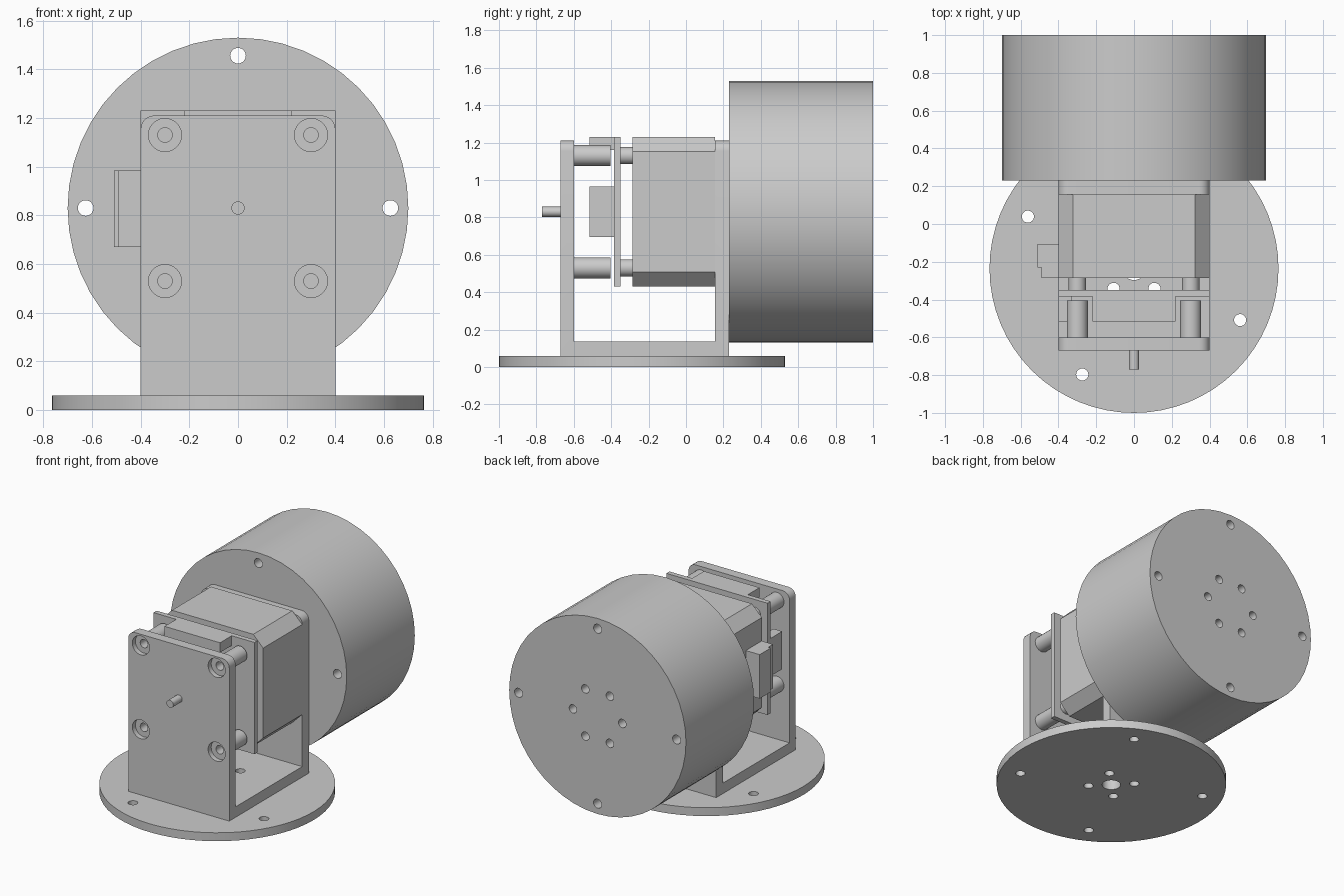
import bpy, bmesh, math
from mathutils import Matrix, Vector

cube = bpy.data.objects.get("Cube")
if cube:
    bpy.data.objects.remove(cube, do_unlink=True)

grey = bpy.data.materials.new("plain grey")
grey.use_nodes = True
colour = (0.6, 0.6, 0.6, 1)
grey.diffuse_color = colour
grey.node_tree.nodes["Principled BSDF"].inputs["Base Color"].default_value = colour

AXIS_Z = 0.83      # height of the motor axis
BASE_Y = -0.235    # centre of the round base
BOLTS = [(x, AXIS_Z + z) for x in (-0.3, 0.3) for z in (-0.3, 0.3)]


def finish(name, bm):
    bmesh.ops.recalc_face_normals(bm, faces=bm.faces)
    mesh = bpy.data.meshes.new(name)
    bm.to_mesh(mesh)
    bm.free()
    mesh.materials.append(grey)
    ob = bpy.data.objects.new(name, mesh)
    bpy.context.collection.objects.link(ob)
    return ob


def prism(name, points, axis, low, high):
    """Extrude a 2D outline along x, y or z."""
    place = {"X": lambda a, b, t: (t, a, b),
             "Y": lambda a, b, t: (a, t, b),
             "Z": lambda a, b, t: (a, b, t)}[axis]
    bm = bmesh.new()
    face = bm.faces.new([bm.verts.new(place(a, b, low)) for a, b in points])
    new = bmesh.ops.extrude_face_region(bm, geom=[face])["geom"]
    verts = [v for v in new if isinstance(v, bmesh.types.BMVert)]
    bmesh.ops.translate(bm, verts=verts, vec=place(0, 0, high - low))
    # the first cap must survive the extrusion so the solid is closed
    bmesh.ops.holes_fill(bm, edges=[e for e in bm.edges if e.is_boundary], sides=0)
    return finish(name, bm)


def box(name, x, y, z):
    return prism(name, [(x[0], y[0]), (x[1], y[0]), (x[1], y[1]), (x[0], y[1])], "Z", *z)


def rod(name, a, b, axis, low, high, radius, sides=24):
    """Cylinder along y (a, b = x, z) or along z (a, b = x, y)."""
    bm = bmesh.new()
    mid = (low + high) / 2
    if axis == "Y":
        mat = Matrix.Translation((a, mid, b)) @ Matrix.Rotation(math.pi / 2, 4, "X")
    else:
        mat = Matrix.Translation((a, b, mid))
    bmesh.ops.create_cone(bm, cap_ends=True, segments=sides, radius1=radius,
                          radius2=radius, depth=high - low, matrix=mat)
    return finish(name, bm)


def drill(ob, *hole):
    cutter = rod("cutter", *hole)
    cutter.hide_render = True
    mod = ob.modifiers.new("hole", "BOOLEAN")
    mod.operation, mod.solver, mod.object = "DIFFERENCE", "EXACT", cutter
    bpy.context.view_layer.objects.active = ob
    bpy.ops.object.modifier_apply(modifier=mod.name)
    bpy.data.objects.remove(cutter, do_unlink=True)


def ring(a, b, radius, count, start):
    for i in range(count):
        t = math.radians(start) + i * math.tau / count
        yield a + radius * math.cos(t), b + radius * math.sin(t)


# Round base
base = rod("round_base", 0, BASE_Y, "Z", 0, 0.06, 0.765, 64)
for x, y in ring(0, BASE_Y, 0.625, 4, 64):
    drill(base, x, y, "Z", -0.1, 0.2, 0.032)

# U-shaped bracket with rounded upper corners
outline = [(-0.67, 0.06), (0.23, 0.06), (0.23, 1.21), (0.155, 1.21),
           (0.155, 0.135), (-0.6, 0.135), (-0.6, 1.21), (-0.67, 1.21)]
bracket = prism("bracket", outline, "X", -0.4, 0.4)
bm = bmesh.new()
bm.from_mesh(bracket.data)
corners = [e for e in bm.edges if all(v.co.z > 1.2 for v in e.verts)
           and abs(e.verts[0].co.x - e.verts[1].co.x) < 0.01]
bmesh.ops.bevel(bm, geom=corners, offset=0.055, segments=6, profile=0.5, affect="EDGES")
bm.to_mesh(bracket.data)
bm.free()
for x, z in BOLTS:
    drill(bracket, x, z, "Y", -0.75, -0.635, 0.068)
    drill(bracket, x, z, "Y", -0.75, -0.5, 0.03)

# Mounting holes shared by the base and the bracket floor
for part in (base, bracket):
    drill(part, 0, BASE_Y, "Z", -0.1, 0.2, 0.062)
    for x, y in ring(0, BASE_Y, 0.153, 4, 45):
        drill(part, x, y, "Z", -0.1, 0.2, 0.032)

# Front shaft
rod("front_shaft", 0, AXIS_Z, "Y", -0.77, -0.61, 0.027)

# Spacers in front of and behind the circuit board
for i, (x, z) in enumerate(BOLTS):
    spacer = rod(f"front_spacer_{i + 1}", x, z, "Y", -0.6, -0.405, 0.056)
    drill(spacer, x, z, "Y", -0.7, -0.3, 0.03)
    rod(f"rear_spacer_{i + 1}", x, z, "Y", -0.353, -0.285, 0.046)

# Circuit board and its sockets
box("circuit_board", (-0.4, 0.4), (-0.385, -0.35), (0.43, 1.23))
box("top_socket", (-0.22, 0.22), (-0.517, -0.385), (1.16, 1.23))
box("side_socket", (-0.4, -0.33), (-0.517, -0.385), (0.695, 0.965))

# Motor body with chamfered edges
h, c = 0.4, 0.322
octagon = [(c, -h), (h, -c), (h, c), (c, h), (-c, h), (-h, c), (-h, -c), (-c, -h)]
prism("motor_body", [(x, z + AXIS_Z) for x, z in octagon], "Y", -0.287, 0.155)
prism("motor_plug", [(-0.4, -0.285), (-0.49, -0.285), (-0.49, -0.23),
                     (-0.51, -0.23), (-0.51, -0.105), (-0.4, -0.105)], "Z", 0.67, 0.985)

# Large drum
drum = rod("drum", 0, AXIS_Z, "Y", 0.23, 1.0, 0.7, 48)
for x, z in ring(0, AXIS_Z, 0.626, 4, 0):
    drill(drum, x, z, "Y", 0.1, 1.1, 0.032)
for x, z in ring(0, AXIS_Z, 0.195, 6, 0):
    drill(drum, x, z, "Y", 0.85, 1.1, 0.03)

# Smooth the round walls, keep edges crisp
bpy.ops.object.select_all(action="DESELECT")
for ob in bpy.context.collection.objects:
    if ob.type == "MESH" and grey.name in ob.data.materials:
        ob.select_set(True)
        bpy.context.view_layer.objects.active = ob
bpy.ops.object.shade_smooth_by_angle(angle=math.radians(30))
